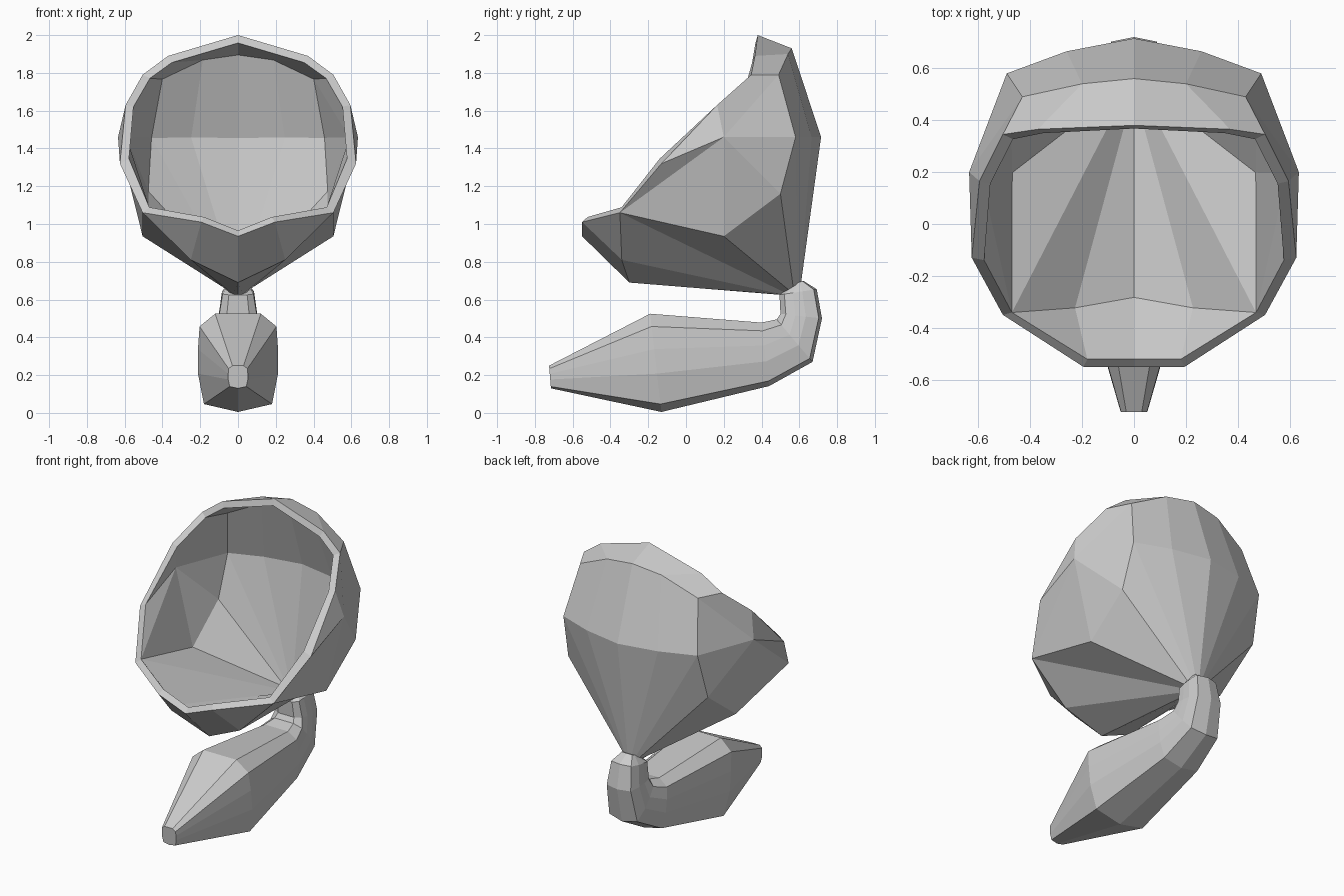
import bpy, bmesh
from math import sin, cos, pi
from mathutils import Vector

if "Cube" in bpy.data.objects:
    bpy.data.objects.remove(bpy.data.objects["Cube"])


def make_object(name, bm):
    mesh = bpy.data.meshes.new(name)
    bm.to_mesh(mesh)
    bm.free()
    obj = bpy.data.objects.new(name, mesh)
    bpy.context.collection.objects.link(obj)
    return obj


# Flared scoop: right half of the outer skin, mirrored and thickened inwards
points = {
    # open rim, top to lip
    "R0": (0, .38, 2.0), "R1": (.37, .365, 1.89), "R2": (.505, .345, 1.79),
    "R3": (.595, .165, 1.63), "R4": (.625, -.13, 1.32), "R5": (.505, -.35, 1.06),
    "R6": (.195, -.55, 1.01), "R7": (0, -.55, .935),
    # crown, back and side bulge
    "S0": (0, .56, 1.93), "S1": (.2, .54, 1.9), "S2": (.43, .49, 1.79),
    "T0": (0, .715, 1.46), "T1": (.26, .665, 1.46), "T2": (.49, .58, 1.46),
    "T3": (.635, .2, 1.46),
    # underside
    "M": (.51, .5, 1.16), "L3": (.505, .2, .935),
    "L1": (.25, -.34, .81), "L0": (0, -.3, .69),
}
faces = ["R0 R1 S1 S0", "R1 R2 S2 S1", "S0 S1 T1 T0", "S1 S2 T2 T1",
         "R2 R3 T3 S2", "S2 T3 T2", "T3 M T2", "T3 L3 M", "T3 R5 L3",
         "T3 R4 R5", "T3 R3 R4", "R5 R6 L1", "R6 R7 L0 L1"]

bm = bmesh.new()
v = {k: bm.verts.new(p) for k, p in points.items()}
for f in faces:
    bm.faces.new([v[k] for k in f.split()])

# fan that gathers the lower edge into the neck
fan = "L0 L1 R5 L3 M T2 T1 T0".split()
neck = []
for i in range(len(fan)):
    a = pi * i / (len(fan) - 1)
    x = 0 if i in (0, len(fan) - 1) else .06 * sin(a)
    neck.append(bm.verts.new((x, .555 - .055 * cos(a), .66 - .035 * cos(a))))
for i in range(len(fan) - 1):
    bm.faces.new((v[fan[i]], v[fan[i + 1]], neck[i + 1], neck[i]))
bmesh.ops.recalc_face_normals(bm, faces=bm.faces)
bm.faces.ensure_lookup_table()
if bm.faces[2].normal.y < 0:
    bmesh.ops.reverse_faces(bm, faces=bm.faces)
scoop = make_object("scoop", bm)
mirror = scoop.modifiers.new("mirror", 'MIRROR')
mirror.use_clip = True
shell = scoop.modifiers.new("shell", 'SOLIDIFY')
shell.thickness = .042
shell.offset = -1
shell.use_even_offset = True

# Tapered pod: one cross-section swept from the front tip up to the neck
half = [(0, 1), (.57, 1), (.96, .87), (1, .64), (1, .39), (.85, .08), (0, 0)]
section = half + [(-x, h) for x, h in half[-2:0:-1]]
# (top y, top z, bottom y, bottom z, half width)
stations = [
    (-.725, .25, -.715, .13, .052),
    (-.19, .525, -.13, .005, .212),
    (.40, .478, .44, .142, .15),
    (.48, .495, .67, .27, .12),
    (.50, .525, .72, .50, .103),
    (.495, .625, .692, .655, .085),
    (.57, .68, .62, .70, .045),
]
bm = bmesh.new()
rings = []
for ty, tz, by, bz, w in stations:
    top, bottom = Vector((0, ty, tz)), Vector((0, by, bz))
    rings.append([bm.verts.new(bottom.lerp(top, h) + Vector((x * w, 0, 0)))
                  for x, h in section])
n = len(section)
for a, b in zip(rings, rings[1:]):
    for i in range(n):
        j = (i + 1) % n
        bm.faces.new((a[i], a[j], b[j], b[i]))
bm.faces.new(rings[0])
bm.faces.new(rings[-1])
bmesh.ops.recalc_face_normals(bm, faces=bm.faces)
make_object("pod", bm)
